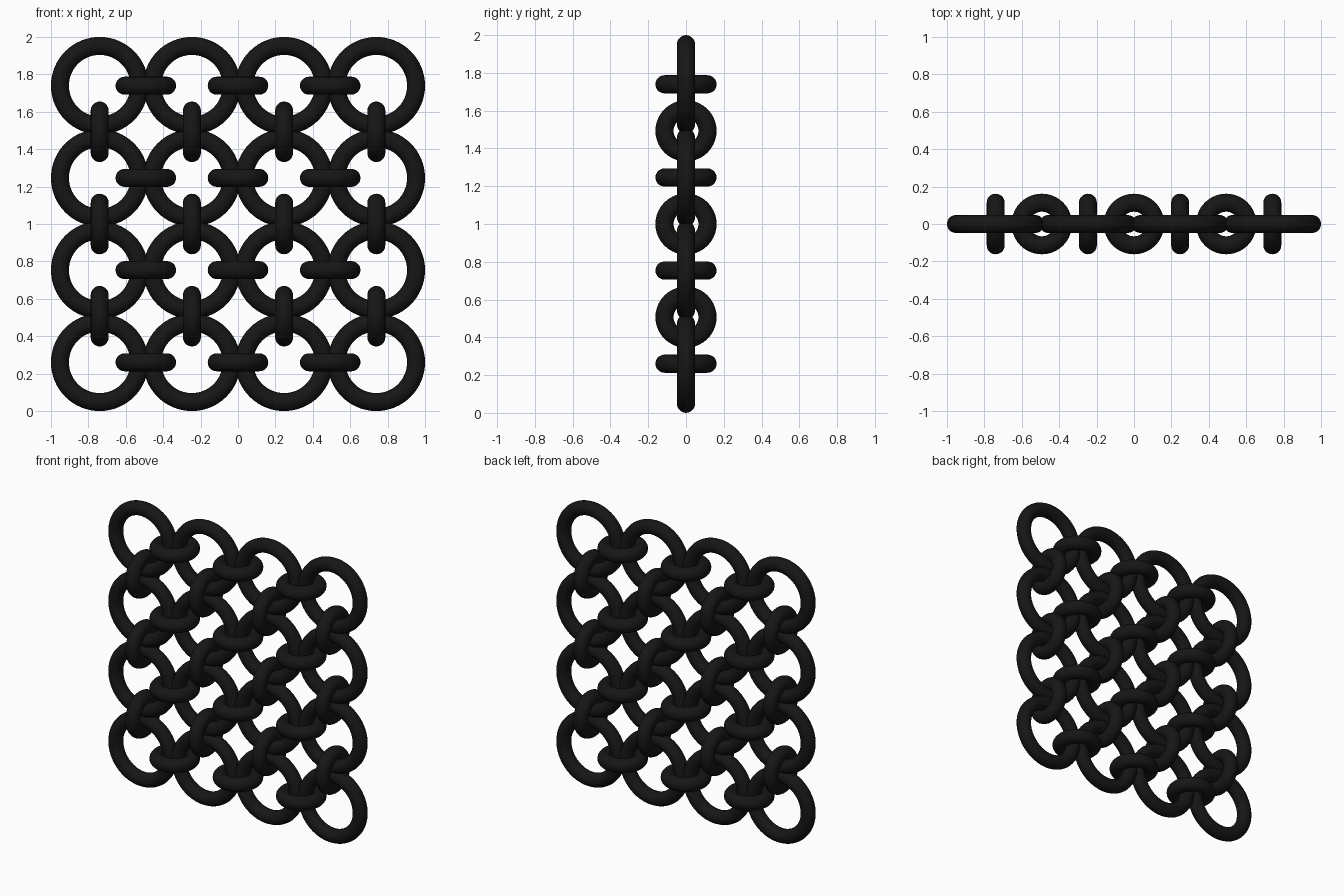
import bpy
from math import pi

if "Cube" in bpy.data.objects:
    bpy.data.objects.remove(bpy.data.objects["Cube"])

N = 4                # rings per side
TUBE = 0.048         # wire radius
PITCH = 0.493        # spacing of large rings
R_BIG = 0.2125       # large ring centreline radius
R_SMALL = 0.114      # connecting link centreline radius

black = bpy.data.materials.new("black_metal")
black.diffuse_color = (0.008, 0.008, 0.008, 1)
black.use_nodes = True
black.node_tree.nodes["Principled BSDF"].inputs["Base Color"].default_value = black.diffuse_color


def ring(name, radius, x, z, rot, segs):
    bpy.ops.mesh.primitive_torus_add(
        major_radius=radius, minor_radius=TUBE, major_segments=segs,
        minor_segments=20, location=(x, 0, z), rotation=rot)
    ob = bpy.context.object
    ob.name = name
    ob.data.materials.append(black)
    bpy.ops.object.shade_smooth()


def grid(i):
    return (i - (N - 1) / 2) * PITCH


for i in range(N):
    for j in range(N):
        x, z = grid(i), 1 + grid(j)
        # large ring facing the front
        ring(f"large_ring_{i}_{j}", R_BIG, x, z, (pi / 2, 0, 0), 64)
        # flat link to the neighbour on the right
        if i < N - 1:
            ring(f"side_link_{i}_{j}", R_SMALL, x + PITCH / 2, z, (0, 0, 0), 40)
        # upright link to the neighbour above
        if j < N - 1:
            ring(f"upright_link_{i}_{j}", R_SMALL, x, z + PITCH / 2, (0, pi / 2, 0), 40)
